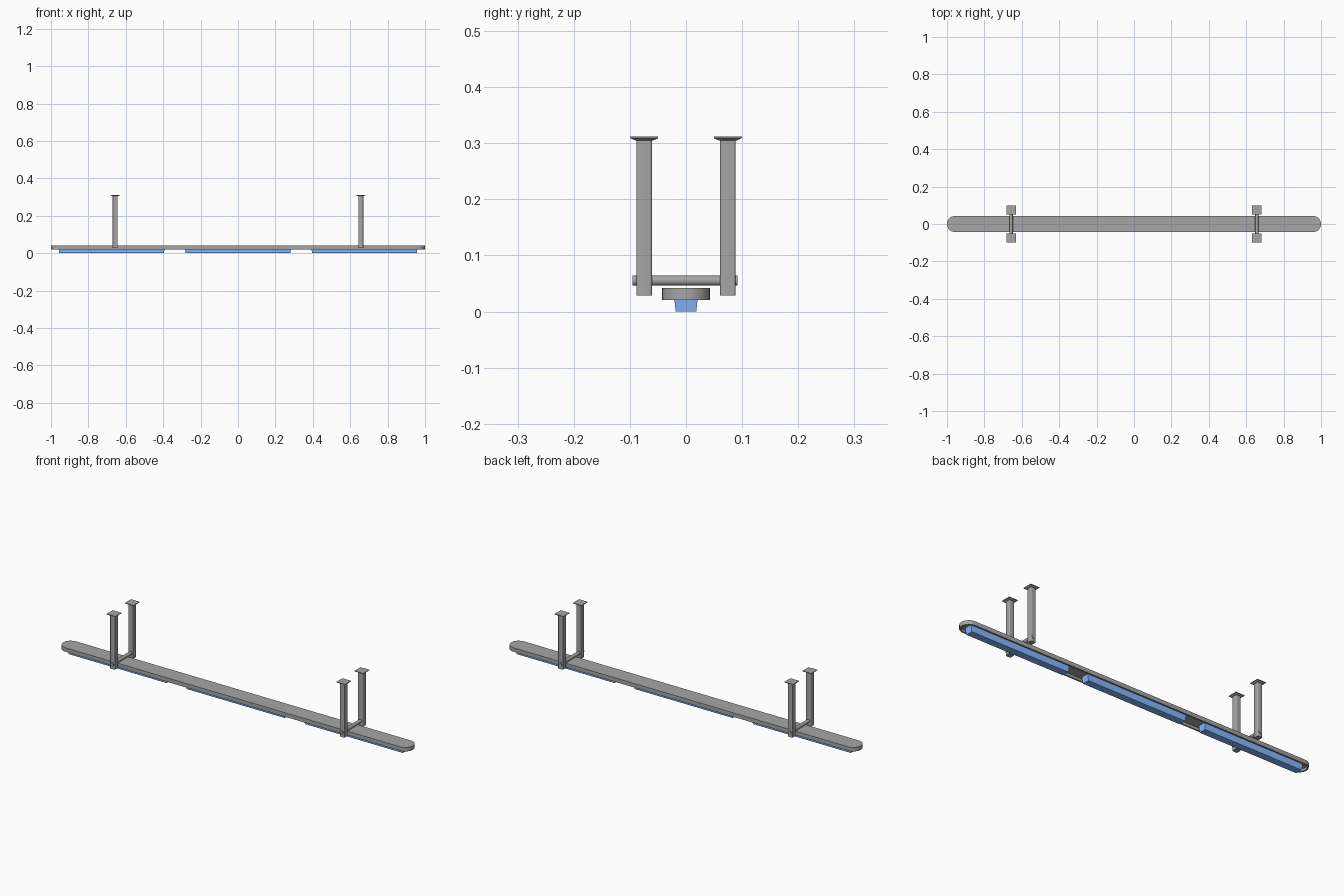
import bpy, bmesh
from math import cos, sin, pi, radians

if "Cube" in bpy.data.objects:
    bpy.data.objects.remove(bpy.data.objects["Cube"])


def material(name, r, g, b):
    m = bpy.data.materials.new(name)
    m.diffuse_color = (r, g, b, 1)
    m.use_nodes = True
    m.node_tree.nodes["Principled BSDF"].inputs["Base Color"].default_value = m.diffuse_color
    return m


grey = material("dark_grey_metal", 0.38, 0.38, 0.38)
blue = material("diffuser_blue", 0.24, 0.48, 1.0)


def make(name, bm, smooth=True, mat=grey):
    bmesh.ops.recalc_face_normals(bm, faces=bm.faces)
    me = bpy.data.meshes.new(name)
    bm.to_mesh(me)
    bm.free()
    ob = bpy.data.objects.new(name, me)
    bpy.context.collection.objects.link(ob)
    me.materials.append(mat)
    if smooth:
        bpy.ops.object.select_all(action='DESELECT')
        ob.select_set(True)
        bpy.context.view_layer.objects.active = ob
        bpy.ops.object.shade_smooth_by_angle(angle=radians(30))
    return ob


def loft(rings):
    """Skin closed rings of points and cap both ends."""
    bm = bmesh.new()
    loops = [[bm.verts.new(p) for p in r] for r in rings]
    n = len(loops[0])
    for a, b in zip(loops, loops[1:]):
        for i in range(n):
            j = (i + 1) % n
            bm.faces.new((a[i], a[j], b[j], b[i]))
    bm.faces.new(loops[0])
    bm.faces.new(loops[-1])
    return bm


def stadium(half_len, r, z, seg=12):
    pts = []
    for side, start in ((1, -pi / 2), (-1, pi / 2)):
        for i in range(seg + 1):
            a = start + pi * i / seg
            pts.append((side * (half_len - r) + r * cos(a), r * sin(a), z))
    return pts


def rect(cx, cy, hx, hy, z):
    return [(cx + sx * hx, cy + sy * hy, z)
            for sx, sy in ((-1, -1), (1, -1), (1, 1), (-1, 1))]


def rounded_square(cx, cy, h, r, z, seg=4):
    pts = []
    for q, (sx, sy) in enumerate(((1, 1), (-1, 1), (-1, -1), (1, -1))):
        for i in range(seg + 1):
            a = pi / 2 * (q + i / seg)
            pts.append((cx + sx * (h - r) + r * cos(a),
                        cy + sy * (h - r) + r * sin(a), z))
    return pts


def circle_y(cx, cz, r, y, n=20):
    return [(cx + r * cos(2 * pi * i / n), y, cz + r * sin(2 * pi * i / n))
            for i in range(n)]


# Long round-ended housing, open underneath like a shallow tray
make("housing", loft([
    stadium(0.992, 0.035, 0.034),
    stadium(0.992, 0.035, 0.021),
    stadium(1.0, 0.043, 0.021),
    stadium(1.0, 0.043, 0.042),
]))

# Three blue diffusers with slightly tapered sides
for name, x in (("left", -0.676), ("middle", 0.0), ("right", 0.676)):
    make("diffuser_" + name, loft([
        rect(x, 0, 0.280, 0.0185, 0.0),
        rect(x, 0, 0.283, 0.0205, 0.021),
        rect(x, 0, 0.283, 0.0205, 0.034),
    ]), False, blue)

# Two hanger frames: posts, ceiling plates and a cross rod
for side, x in (("left", -0.657), ("right", 0.657)):
    for face, y in (("front", -0.0745), ("back", 0.0745)):
        make(f"post_{side}_{face}", loft([
            rounded_square(x, y, 0.014, 0.004, 0.029),
            rounded_square(x, y, 0.014, 0.004, 0.307),
        ]))
        make(f"ceiling_plate_{side}_{face}", loft([
            rect(x, y, 0.016, 0.016, 0.305),
            rect(x, y, 0.025, 0.025, 0.309),
            rect(x, y, 0.025, 0.025, 0.312),
        ]), False)
    make(f"cross_rod_{side}", loft([
        circle_y(x, 0.055, 0.009, -0.095),
        circle_y(x, 0.055, 0.009, 0.092),
    ]))
